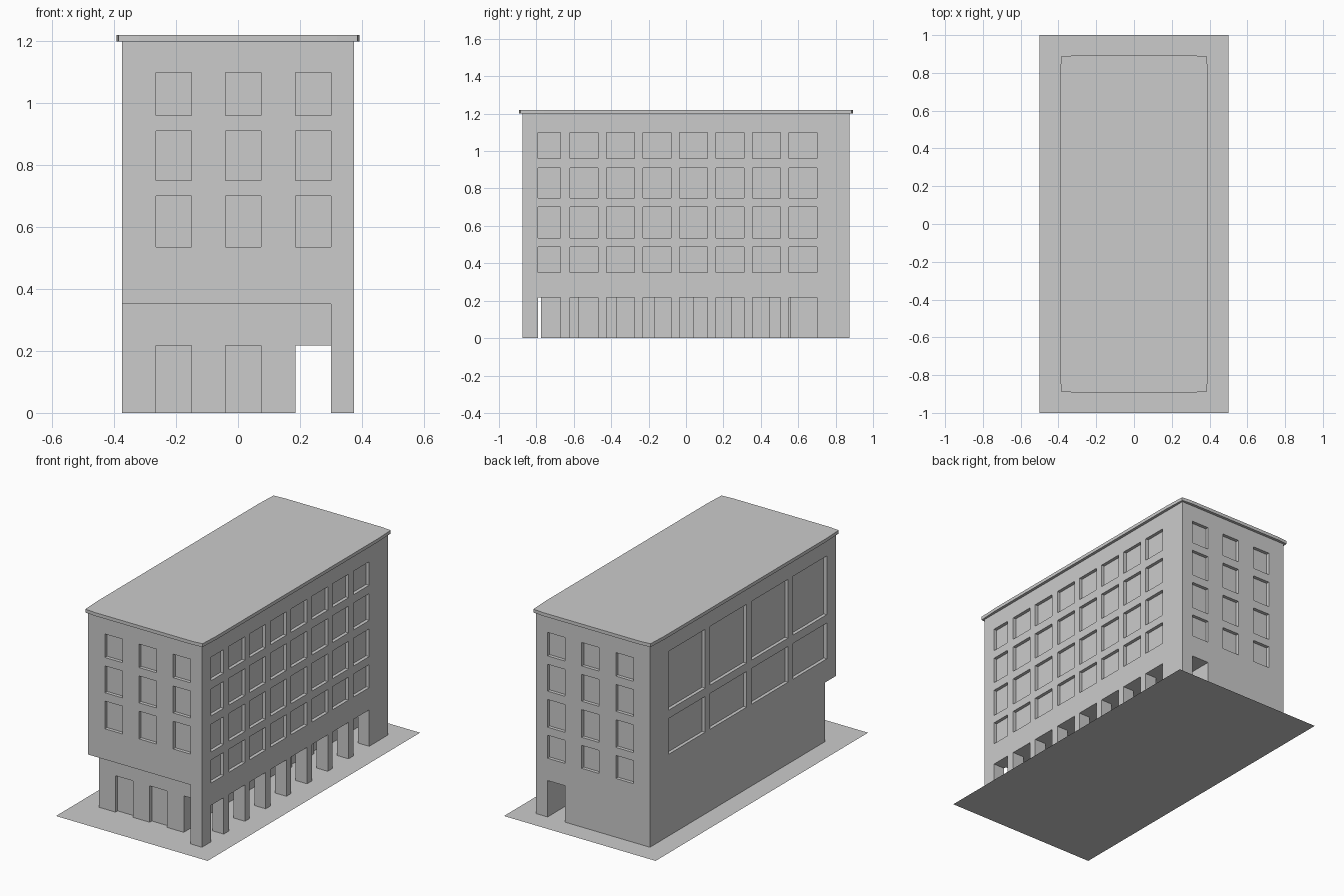
import bpy, bmesh
from mathutils import Matrix, Vector

if "Cube" in bpy.data.objects:
    bpy.data.objects.remove(bpy.data.objects["Cube"])


def boxes(name, spans):
    """One mesh of boxes, each given as (x0, x1, y0, y1, z0, z1)."""
    bm = bmesh.new()
    for x0, x1, y0, y1, z0, z1 in spans:
        m = Matrix.Translation(((x0 + x1) / 2, (y0 + y1) / 2, (z0 + z1) / 2))
        m = m @ Matrix.Diagonal((x1 - x0, y1 - y0, z1 - z0, 1))
        bmesh.ops.create_cube(bm, size=1, matrix=m)
    return mesh_object(name, bm)


def mesh_object(name, bm):
    me = bpy.data.meshes.new(name)
    bm.to_mesh(me)
    bm.free()
    ob = bpy.data.objects.new(name, me)
    bpy.context.collection.objects.link(ob)
    return ob


def cut(target, spans):
    """Subtract boxes from the target and discard the cutter."""
    cutter = boxes("cutter", spans)
    cutter.hide_render = True
    mod = target.modifiers.new("cut", 'BOOLEAN')
    mod.operation, mod.solver, mod.object = 'DIFFERENCE', 'EXACT', cutter
    bpy.context.view_layer.objects.active = target
    bpy.ops.object.modifier_apply(modifier=mod.name)
    bpy.data.objects.remove(cutter, do_unlink=True)


HX, HY, H = 0.375, 0.875, 1.2      # half width, half length, wall height
DEPTH, OUT = 0.02, 0.1             # window recess, cutter overshoot
ARCH = 0.217                       # ground floor opening height
FRONT, INNER = -0.775, 0.185       # recessed shop walls

rows = [(0.35, 0.487), (0.535, 0.70), (0.75, 0.91), (0.96, 1.10)]
end_cols = [(-0.265, -0.15), (-0.04, 0.075), (0.185, 0.30)]
side_cols = [(-0.79, -0.67)] + [(-0.62 + 0.195 * i, -0.47 + 0.195 * i) for i in range(7)]

# ground sheet
bm = bmesh.new()
bmesh.ops.create_grid(bm, x_segments=1, y_segments=1, size=1,
                      matrix=Matrix.Diagonal((0.5, 1, 1, 1)))
mesh_object("ground_sheet", bm)

# main block
building = boxes("building", [(-HX, HX, -HY, HY, 0, H)])

# front overhang, leaving the corner pier and arcade wall
cut(building, [(-HX - OUT, 0.30, -HY - OUT, FRONT, -OUT, 0.352)])
# covered walkway through the whole length
cut(building, [(INNER, 0.30, FRONT - 0.05, HY + OUT, -OUT, ARCH)])
# arcade openings on the right
cut(building, [(0.25, HX + OUT, a, b, -OUT, ARCH) for a, b in side_cols])

# recessed shop doors: two in the front wall, six along the walkway
doors = [(a, b, FRONT - 0.05, FRONT + DEPTH, -OUT, ARCH) for a, b in end_cols[:2]]
doors += [(INNER - DEPTH, INNER + 0.05, -0.575 + 0.205 * i, -0.465 + 0.205 * i, -OUT, ARCH)
          for i in range(6)]
cut(building, doors)

# recessed windows on all four sides
windows = []
for r, (z0, z1) in enumerate(rows):
    for a, b in end_cols:
        windows.append((a, b, HY - DEPTH, HY + OUT, z0, z1))
        if r > 0:
            windows.append((a, b, -HY - OUT, -HY + DEPTH, z0, z1))
    for a, b in side_cols:
        windows.append((HX - DEPTH, HX + OUT, a, b, z0, z1))
for i in range(4):
    a, b = side_cols[2 * i][0], side_cols[2 * i + 1][1]
    for z0, z1 in [(0.487, 0.70), (0.75, 1.10)]:
        windows.append((-HX - OUT, -HX + DEPTH, a, b, z0, z1))
cut(building, windows)

# roof slab with very slightly bowed edges
quarter = [(0.392, 0.76), (0.386, 0.886), (0.32, 0.892)]
outline = [(x, y) for x, y in quarter]
outline += [(-x, y) for x, y in reversed(quarter)]
outline += [(-x, -y) for x, y in quarter]
outline += [(x, -y) for x, y in reversed(quarter)]
bm = bmesh.new()
base = bm.faces.new([bm.verts.new((x, y, H)) for x, y in outline])
top = bmesh.ops.extrude_face_region(bm, geom=[base], use_keep_orig=True)
bmesh.ops.translate(bm, vec=Vector((0, 0, 0.02)),
                    verts=[v for v in top["geom"] if isinstance(v, bmesh.types.BMVert)])
bmesh.ops.recalc_face_normals(bm, faces=bm.faces)
mesh_object("roof_slab", bm)
